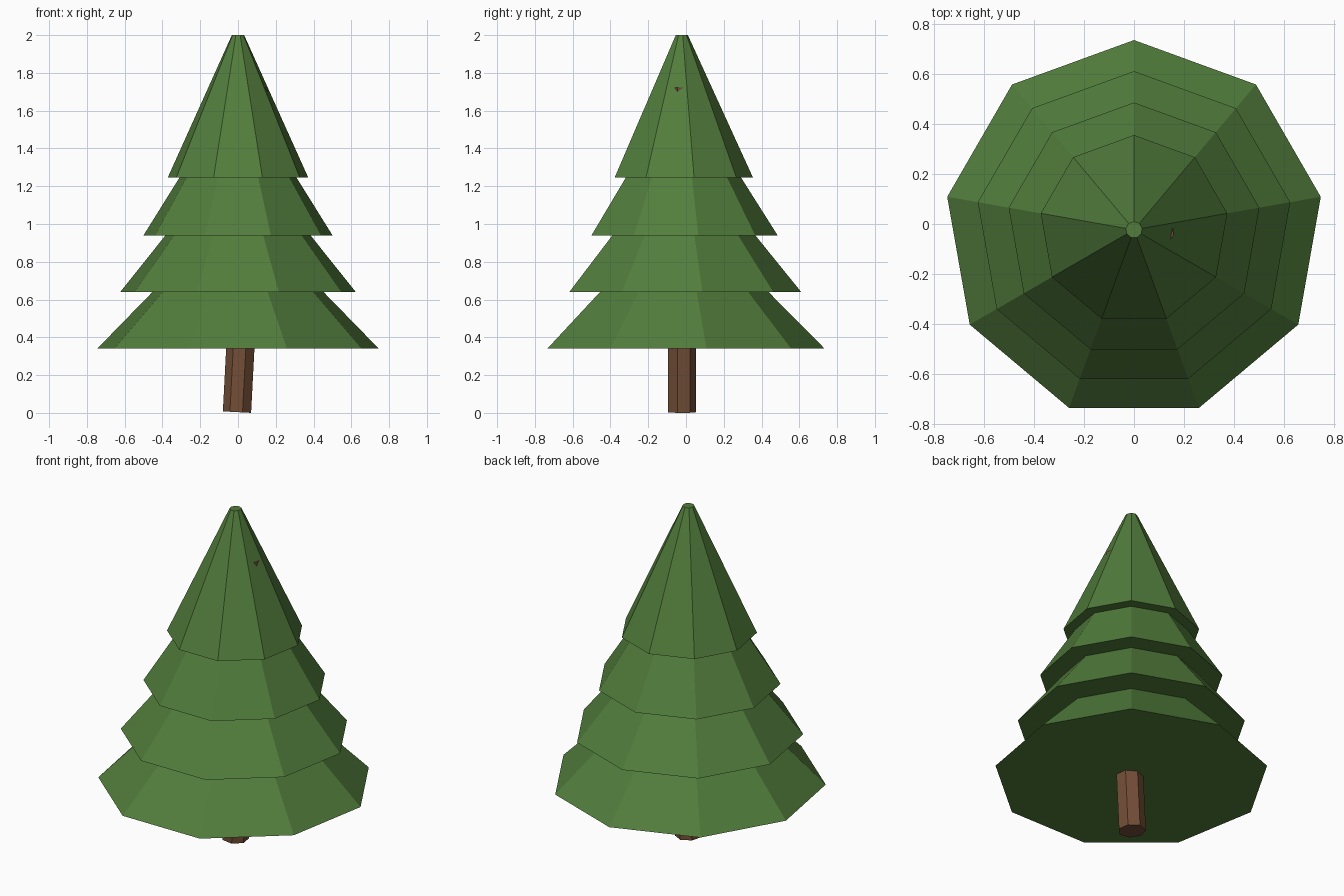
import bpy, math

if "Cube" in bpy.data.objects:
    bpy.data.objects.remove(bpy.data.objects["Cube"])

CY = -0.023  # shared axis offset in y


def material(name, rgb):
    m = bpy.data.materials.new(name)
    m.diffuse_color = (*rgb, 1)
    m.use_nodes = True
    m.node_tree.nodes["Principled BSDF"].inputs["Base Color"].default_value = m.diffuse_color
    return m


def lathe(name, profile, sides, start_deg, mat):
    """Closed faceted solid from (radius, z) rings, capped at both ends."""
    verts, faces = [], []
    for r, z in profile:
        for i in range(sides):
            a = math.radians(start_deg) + 2 * math.pi * i / sides
            verts.append((r * math.cos(a), r * math.sin(a), z))
    for k in range(len(profile) - 1):
        for i in range(sides):
            j = (i + 1) % sides
            faces.append((k * sides + i, k * sides + j,
                          (k + 1) * sides + j, (k + 1) * sides + i))
    last = (len(profile) - 1) * sides
    faces.append(tuple(reversed(range(sides))))
    faces.append(tuple(range(last, last + sides)))
    me = bpy.data.meshes.new(name)
    me.from_pydata(verts, [], faces)
    me.materials.append(mat)
    ob = bpy.data.objects.new(name, me)
    bpy.context.collection.objects.link(ob)
    return ob


green = material("needles", (0.084, 0.205, 0.045))
brown = material("bark", (0.17, 0.076, 0.038))

# Foliage: four nine-sided skirts, each (rim radius, rim z, top radius, top z)
tiers = [(0.757, 0.34, 0.460, 0.64),
         (0.633, 0.64, 0.390, 0.94),
         (0.508, 0.94, 0.315, 1.245),
         (0.378, 1.245, 0.033, 2.0)]
profile = []
for rim, z0, top, z1 in tiers:
    profile += [(rim, z0), (top, z1)]
foliage = lathe("foliage", profile, 9, 90, green)
foliage.location = (0, CY, 0)

# Trunk: leaning seven-sided post whose top corner pokes through the foliage
trunk = lathe("trunk", [(0.077, 0), (0.077, 1.725)], 7, 34, brown)
trunk.location = (-0.004, CY, 0.004)
trunk.rotation_euler = (0, math.atan(0.052), 0)
